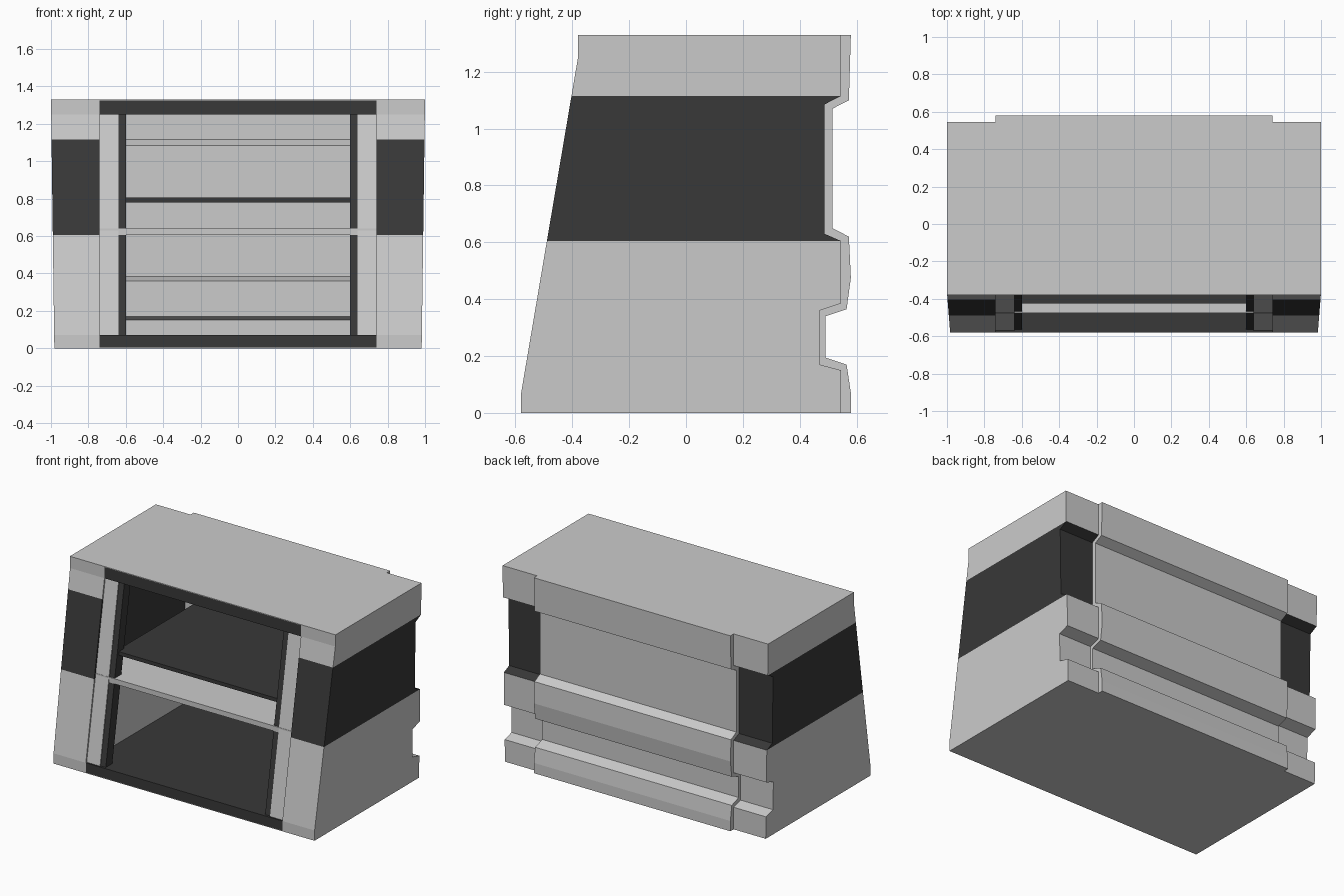
import bpy, bmesh

if "Cube" in bpy.data.objects:
    bpy.data.objects.remove(bpy.data.objects["Cube"])

dark = bpy.data.materials.new("dark_panel")
dark.diffuse_color = (0.04, 0.04, 0.04, 1)
dark.use_nodes = True
dark.node_tree.nodes["Principled BSDF"].inputs["Base Color"].default_value = dark.diffuse_color


def front(z):
    """Depth of the sloping front face at height z."""
    return -0.58 + 0.2 * min(max((z - 0.07) / 1.18, 0), 1)


def prism(name, profile, x0, x1, mat=None, mirror=False, taper=False):
    """Extrude a (y, z) profile along x; taper leans the outer side inwards at the foot."""
    bm = bmesh.new()
    face = bm.faces.new([bm.verts.new((x0, y, z)) for y, z in profile])
    ext = bmesh.ops.extrude_face_region(bm, geom=[face])
    for v in ext["geom"]:
        if isinstance(v, bmesh.types.BMVert):
            v.co.x = x1 - (0.018 * (1 - v.co.z / 1.33) if taper else 0)
    bmesh.ops.recalc_face_normals(bm, faces=bm.faces)
    mesh = bpy.data.meshes.new(name)
    bm.to_mesh(mesh)
    bm.free()
    ob = bpy.data.objects.new(name, mesh)
    bpy.context.collection.objects.link(ob)
    if mat:
        mesh.materials.append(mat)
    if mirror:
        mod = ob.modifiers.new("mirror", "MIRROR")
        mod.use_axis = (True, False, False)
        mod.use_mirror_merge = False
    return ob


def rect(y0, y1, z0, z1):
    return [(y0, z0), (y1, z0), (y1, z1), (y0, z1)]


def slanted(z0, z1, recess, depth):
    """Thin slab that follows the slope of the front."""
    a, b = front(z0) + recess, front(z1) + recess
    return [(a, z0), (a + depth, z0), (b + depth, z1), (b, z1)]


# End blocks: grey foot, dark band, grey head
prism("end_foot", [(-0.58, 0), (0.545, 0), (0.545, 0.15), (0.47, 0.17), (0.47, 0.36),
                   (0.545, 0.385), (0.545, 0.605), (front(0.605), 0.605), (-0.58, 0.07)],
      0.74, 1, None, True, True)
prism("end_band", [(front(0.605), 0.605), (0.545, 0.605), (0.487, 0.63), (0.487, 1.085),
                   (0.545, 1.115), (front(1.115), 1.115)], 0.74, 1, dark, True, True)
prism("end_head", [(front(1.115), 1.115), (0.545, 1.115), (0.545, 1.33), (-0.38, 1.33),
                   (-0.38, 1.25)], 0.74, 1, None, True, True)

# Stepped back panel between the ends
outer = [(0.58, 0), (0.58, 0.07), (0.565, 0.17), (0.49, 0.195), (0.49, 0.34), (0.565, 0.365),
         (0.58, 0.475), (0.573, 0.62), (0.515, 0.65), (0.515, 1.07), (0.573, 1.1), (0.58, 1.33)]
inner = [(0.545, 1.33), (0.545, 1.115), (0.487, 1.085), (0.487, 0.63), (0.545, 0.605),
         (0.545, 0.385), (0.47, 0.36), (0.47, 0.17), (0.545, 0.15), (0.545, 0)]
prism("back_panel", outer + inner, -0.74, 0.74)

# Top and base with dark front rails
prism("top_slab", rect(-0.36, 0.545, 1.26, 1.33), -0.74, 0.74)
prism("top_cover", rect(-0.38, -0.36, 1.326, 1.33), -0.74, 0.74)
prism("top_rail", rect(-0.38, -0.36, 1.25, 1.326), -0.74, 0.74, dark)
prism("base_plate", rect(-0.58, 0.545, 0, 0.004), -0.74, 0.74)
prism("floor", rect(-0.58, 0.545, 0.004, 0.07), -0.74, 0.74, dark)

# Front pillars with dark inner posts
prism("front_pillar", slanted(0.07, 1.25, 0.01, 0.05), 0.64, 0.74, None, True)
prism("inner_post", slanted(0.07, 1.25, 0.015, 0.07), 0.6, 0.64, dark, True)

# Shelves
prism("main_shelf", rect(-0.475, 0.487, 0.605, 0.64), -0.74, 0.74)
prism("upper_shelf", rect(-0.425, 0.487, 0.78, 0.805), -0.62, 0.62, dark)
